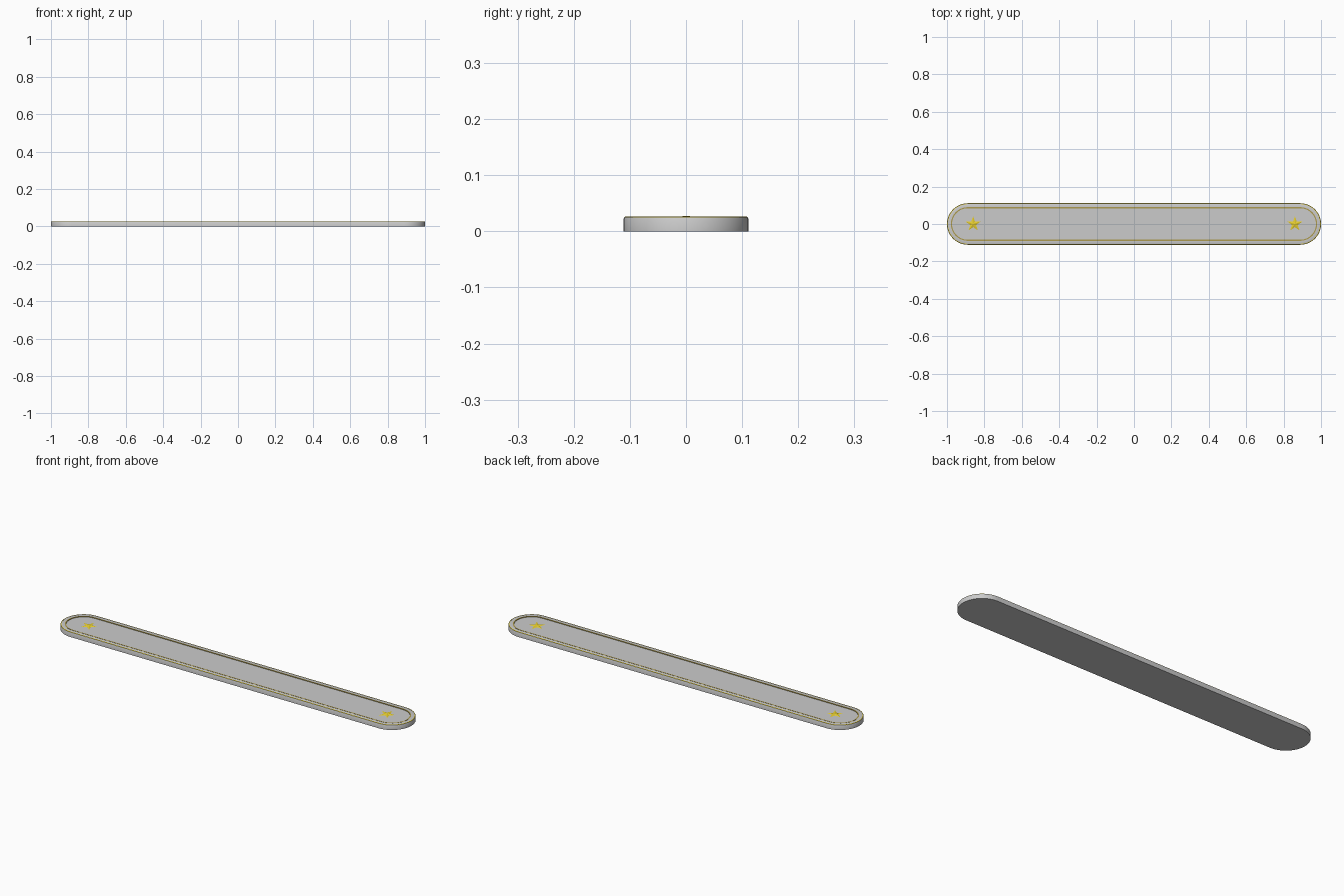
import bpy, bmesh, math

if "Cube" in bpy.data.objects:
    bpy.data.objects.remove(bpy.data.objects["Cube"])

HALF_LEN, HALF_W = 1.0, 0.111


def paint(name, color):
    mat = bpy.data.materials.new(name)
    mat.diffuse_color = color
    mat.use_nodes = True
    mat.node_tree.nodes["Principled BSDF"].inputs["Base Color"].default_value = mat.diffuse_color
    return mat


gold = paint("gold", (0.8, 0.62, 0.03, 1))
dark_gold = paint("dark_gold", (0.42, 0.33, 0.08, 1))


def outline(inset, z, steps=24):
    """Stadium-shaped loop of points, inset from the outer edge."""
    r, cx = HALF_W - inset, HALF_LEN - HALF_W
    pts = []
    for side, start in ((1, -math.pi / 2), (-1, math.pi / 2)):
        for i in range(steps + 1):
            a = start + math.pi * i / steps
            pts.append((side * cx + r * math.cos(a), r * math.sin(a), z))
    return pts


def finish(bm, name, mat=None):
    bmesh.ops.recalc_face_normals(bm, faces=bm.faces)
    mesh = bpy.data.meshes.new(name)
    bm.to_mesh(mesh)
    bm.free()
    obj = bpy.data.objects.new(name, mesh)
    bpy.context.collection.objects.link(obj)
    if mat:
        mesh.materials.append(mat)
    return obj


def loft(name, profile, mat=None, closed=False):
    """Sweep an (inset, z) profile round the stadium; cap it unless closed."""
    bm = bmesh.new()
    rings = [[bm.verts.new(p) for p in outline(d, z)] for d, z in profile]
    pairs = list(zip(rings, rings[1:]))
    if closed:
        pairs.append((rings[-1], rings[0]))
    for a, b in pairs:
        n = len(a)
        for i in range(n):
            j = (i + 1) % n
            bm.faces.new((a[i], a[j], b[j], b[i]))
    if not closed:
        bm.faces.new(rings[0])
        bm.faces.new(rings[-1])
    obj = finish(bm, name, mat)
    bpy.ops.object.select_all(action='DESELECT')
    obj.select_set(True)
    bpy.context.view_layer.objects.active = obj
    bpy.ops.object.shade_smooth_by_angle(angle=math.radians(30))
    return obj


# Plate with softened top edge and slightly recessed panel
loft("plate", [(0, 0), (0, 0.0225), (0.001, 0.0245), (0.003, 0.0255),
               (0.022, 0.0255), (0.025, 0.0235)])

# Gold lines: round the inner panel and along the outer top edge
loft("inner_trim", [(0.021, 0.023), (0.021, 0.0262), (0.027, 0.0262), (0.027, 0.023)],
     dark_gold, closed=True)
loft("edge_trim", [(0.0012, 0.0235), (0.0012, 0.0252), (0.003, 0.0262), (0.005, 0.0262),
                   (0.005, 0.0235)], gold, closed=True)


# Faceted five-pointed stars
def star(name, x, radius=0.043):
    bm = bmesh.new()
    rim = []
    for i in range(10):
        r = radius if i % 2 == 0 else radius * 0.4
        a = math.pi / 2 + i * math.pi / 5
        rim.append(bm.verts.new((x + r * math.cos(a), r * math.sin(a), 0.0234)))
    peak = bm.verts.new((x, 0, 0.0275))
    for i in range(10):
        bm.faces.new((rim[i], rim[(i + 1) % 10], peak))
    bm.faces.new(rim[::-1])
    return finish(bm, name, gold)


star("left_star", -0.86)
star("right_star", 0.86)
